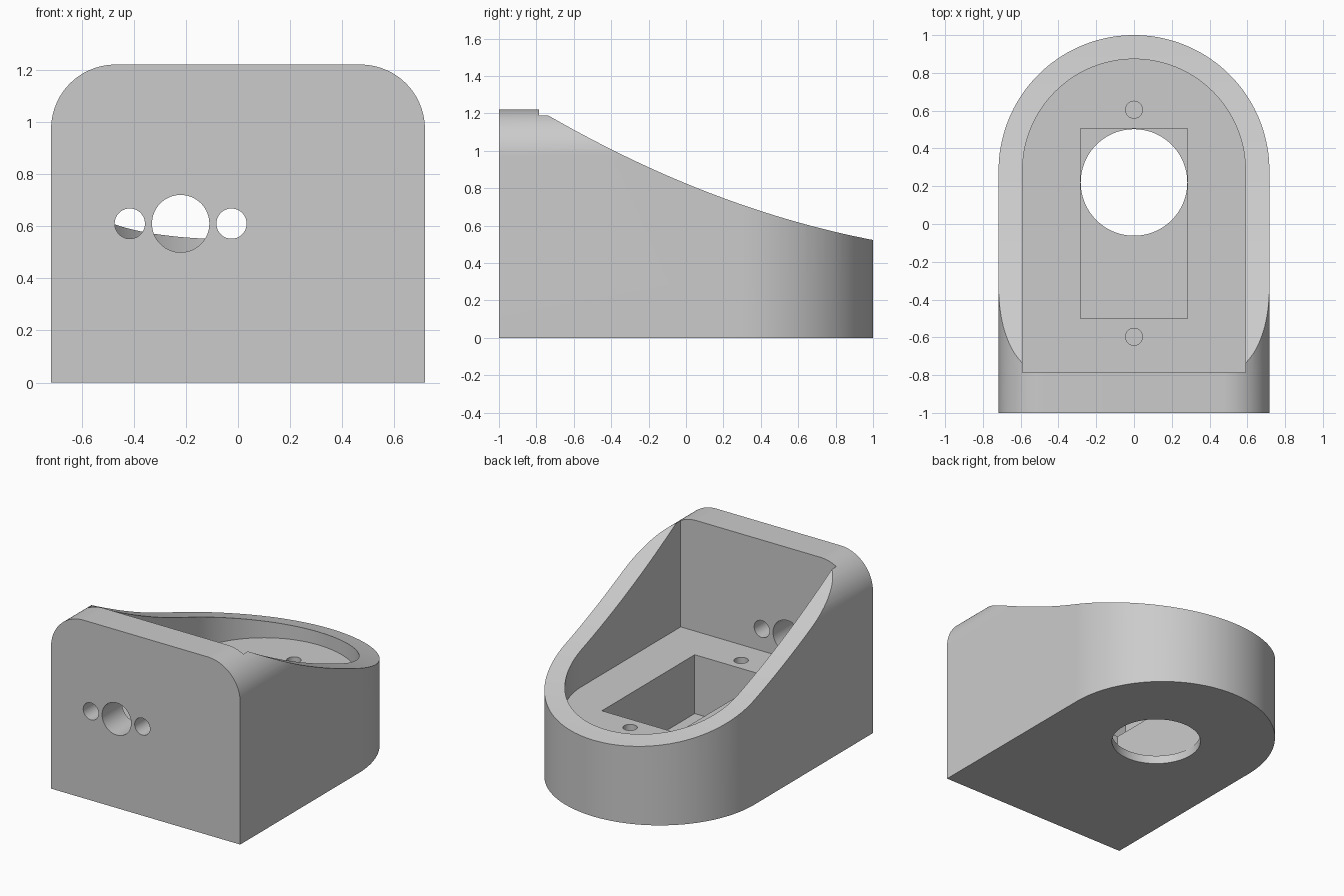
import bpy, bmesh
from math import sin, cos, pi

cube = bpy.data.objects.get("Cube")
if cube:
    bpy.data.objects.remove(cube, do_unlink=True)

W, H = 0.717, 1.22          # half width and height of the housing
ARC_Y = 0.283               # centre of the rounded back end
FLOOR = 0.46                # cavity floor
BASE = 0.057                # thickness under the pocket

grey = bpy.data.materials.new("plain grey")
grey.use_nodes = True
grey.diffuse_color = (0.6, 0.6, 0.6, 1)
grey.node_tree.nodes["Principled BSDF"].inputs["Base Color"].default_value = (0.6, 0.6, 0.6, 1)


def arc(cx, cy, r, start, end, n):
    return [(cx + r * cos(start + (end - start) * i / n),
             cy + r * sin(start + (end - start) * i / n)) for i in range(n + 1)]


def circle(cx, cy, r, n=64):
    return arc(cx, cy, r, 0, 2 * pi, n)[:-1]


def prism(name, points, axis, low, high):
    """Extrude a flat outline along an axis."""
    place = {"x": lambda u, v: (low, u, v),
             "y": lambda u, v: (u, low, v),
             "z": lambda u, v: (u, v, low)}[axis]
    shift = [(high - low) * (axis == a) for a in "xyz"]
    bm = bmesh.new()
    face = bm.faces.new([bm.verts.new(place(u, v)) for u, v in points])
    top = bmesh.ops.extrude_face_region(bm, geom=[face])["geom"]
    bmesh.ops.translate(bm, vec=shift, verts=[e for e in top if isinstance(e, bmesh.types.BMVert)])
    bmesh.ops.recalc_face_normals(bm, faces=bm.faces)
    mesh = bpy.data.meshes.new(name)
    bm.to_mesh(mesh)
    bm.free()
    mesh.materials.append(grey)
    obj = bpy.data.objects.new(name, mesh)
    bpy.context.collection.objects.link(obj)
    return obj


def stadium(half, front):
    """Straight front, round back."""
    return [(-half, front), (half, front)] + arc(0, ARC_Y, half, 0, pi, 72)


# Solid housing block
housing = prism("housing", stadium(W, -1), "z", 0, H)
cutters = []

# Rounded upper side edges
R = 0.247
for side in (1, -1):
    edge = arc(W - R, H - R, R, 0, pi / 2, 24) + [(W - R, 1.5), (1, 1.5), (1, H - R)]
    cutters.append(prism("edge_cutter", [(side * u, v) for u, v in edge], "y", -1.2, 1.2))

# Sweeping sloped top
slope = [(y, 0.825 - 0.4125 * y + 0.1105 * y * y)
         for y in (-0.78 + 1.9 * i / 40 for i in range(41))]
cutters.append(prism("slope_cutter", slope + [(1.12, 1.6), (-0.78, 1.6)], "x", -1, 1))

# Open cavity, deep pocket and round opening through the base
cutters.append(prism("cavity_cutter", stadium(0.59, -0.785), "z", FLOOR, 1.7))
pocket = [(-0.284, -0.5), (0.284, -0.5), (0.284, 0.505), (-0.284, 0.505)]
cutters.append(prism("pocket_cutter", pocket, "z", BASE, 0.7))
cutters.append(prism("base_hole_cutter", circle(0, 0.22, 0.282, 96), "z", -0.2, 0.2))

# Blind screw holes in the cavity floor
for y in (0.605, -0.597):
    cutters.append(prism("screw_hole_cutter", circle(0, y, 0.045, 32), "z", 0.15, 0.6))

# Three holes through the front wall
for x, r in ((-0.415, 0.058), (-0.22, 0.11), (-0.025, 0.058)):
    cutters.append(prism("front_hole_cutter", circle(x, 0.61, r), "y", -1.2, -0.6))

# Apply every cut and drop the cutters
bpy.ops.object.select_all(action="DESELECT")
bpy.context.view_layer.objects.active = housing
housing.select_set(True)
for cutter in cutters:
    cutter.hide_render = True
    mod = housing.modifiers.new("cut", "BOOLEAN")
    mod.operation = "DIFFERENCE"
    mod.solver = "EXACT"
    mod.object = cutter
    bpy.ops.object.modifier_apply(modifier=mod.name)
    bpy.data.objects.remove(cutter, do_unlink=True)

bpy.ops.object.shade_smooth_by_angle(angle=pi / 6)
